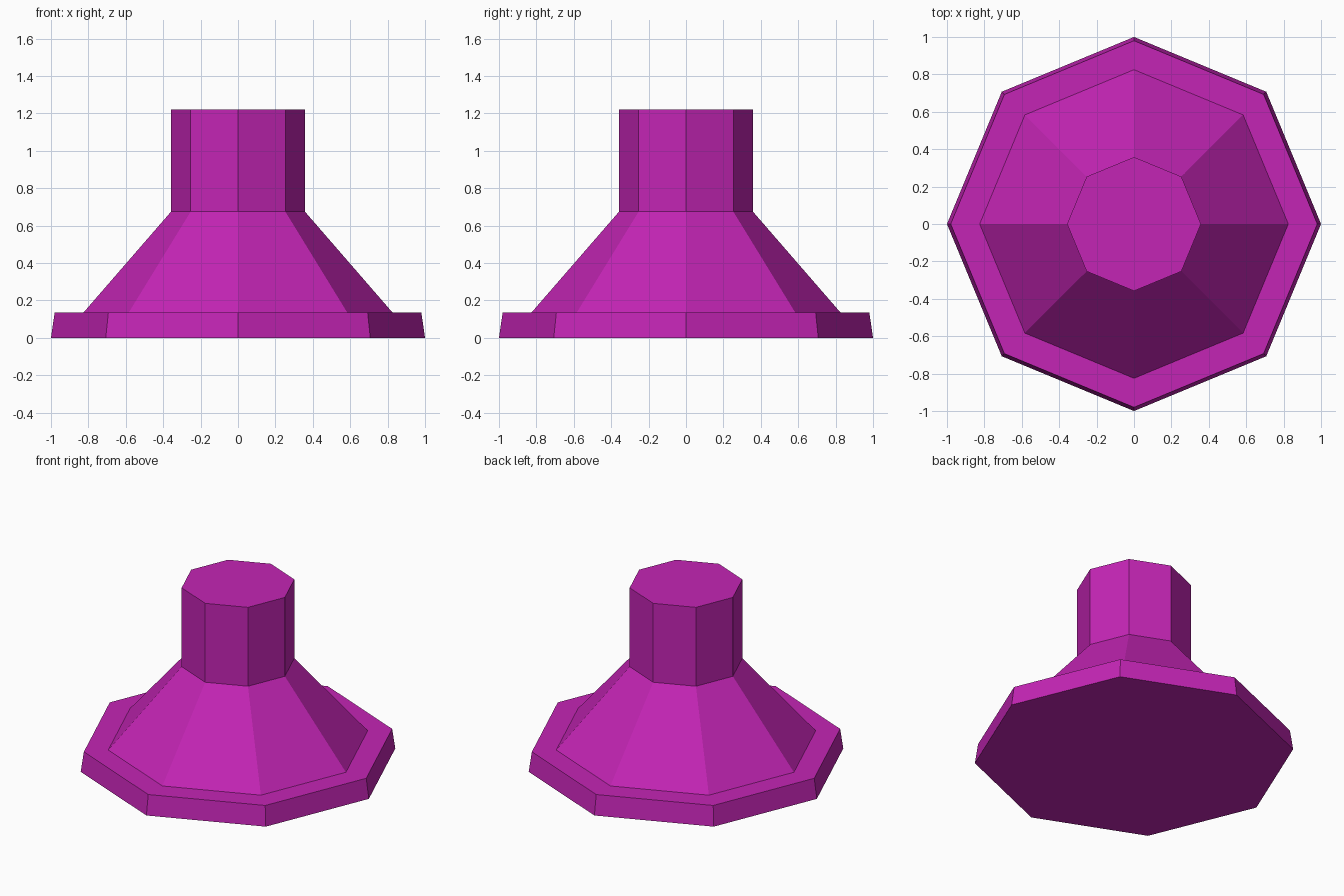
import bpy
import math

if "Cube" in bpy.data.objects:
    bpy.data.objects.remove(bpy.data.objects["Cube"])

magenta = bpy.data.materials.new("magenta")
magenta.diffuse_color = (0.55, 0.018, 0.46, 1.0)
magenta.use_nodes = True
magenta.node_tree.nodes["Principled BSDF"].inputs["Base Color"].default_value = magenta.diffuse_color

SIDES = 8

# (radius, height) rings, from the foot of the base to the top of the post
PROFILE = [
    (1.0, 0.0),      # base plate, bottom edge
    (0.98, 0.137),   # base plate, top edge
    (0.825, 0.137),  # foot of the flared skirt
    (0.358, 0.675),  # skirt meets post
    (0.358, 1.22),   # post top
]


def lathe(name, profile, sides):
    """Turn a profile into a closed faceted solid with corners on the axes."""
    verts = [(r * math.cos(2 * math.pi * i / sides),
              r * math.sin(2 * math.pi * i / sides), z)
             for r, z in profile for i in range(sides)]
    faces = [tuple(reversed(range(sides)))]
    for k in range(len(profile) - 1):
        a, b = k * sides, (k + 1) * sides
        for i in range(sides):
            j = (i + 1) % sides
            faces.append((a + i, a + j, b + j, b + i))
    top = (len(profile) - 1) * sides
    faces.append(tuple(range(top, top + sides)))
    mesh = bpy.data.meshes.new(name)
    mesh.from_pydata(verts, [], faces)
    mesh.update()
    mesh.materials.append(magenta)
    obj = bpy.data.objects.new(name, mesh)
    bpy.context.collection.objects.link(obj)
    return obj


# Octagonal base plate, flared skirt and post as one solid
lathe("flared_pedestal", PROFILE, SIDES)
